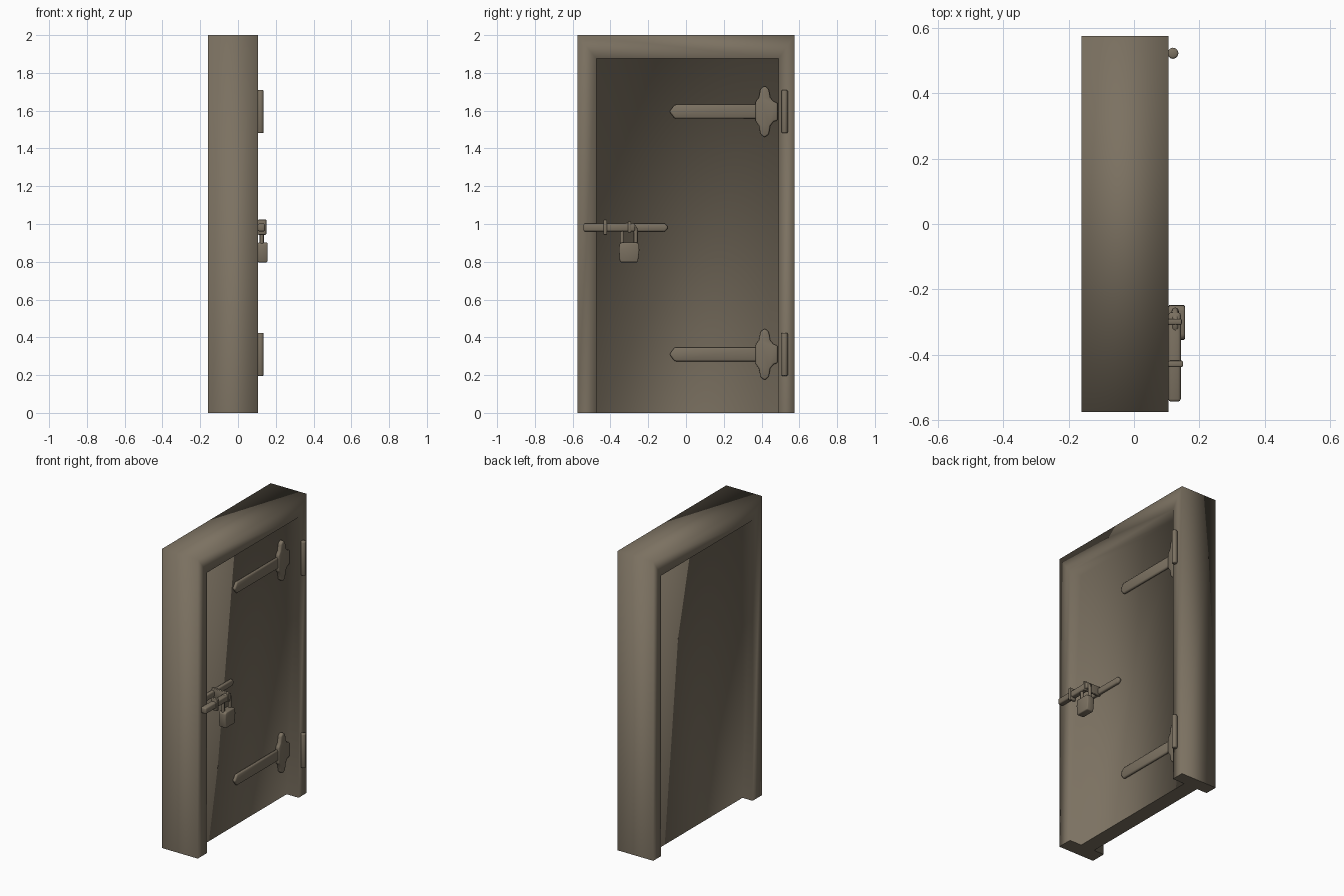
import bpy, bmesh, math
from mathutils import Vector, Matrix

cube = bpy.data.objects.get("Cube")
if cube:
    bpy.data.objects.remove(cube, do_unlink=True)

mat = bpy.data.materials.new("weathered brown")
mat.use_nodes = True
COLOUR = (0.2, 0.166, 0.12, 1)
mat.diffuse_color = COLOUR
bsdf = mat.node_tree.nodes["Principled BSDF"]
bsdf.inputs["Base Color"].default_value = COLOUR
bsdf.inputs["Roughness"].default_value = 0.8

FRONT, BACK = 0.105, -0.16              # faces of the frame
PANEL_FRONT, PANEL_BACK = 0.017, -0.085  # faces of the recessed panel


def finish(name, bm, smooth=True, bevel=0):
    bmesh.ops.recalc_face_normals(bm, faces=bm.faces[:])
    for f in bm.faces:
        f.smooth = smooth
    me = bpy.data.meshes.new(name)
    bm.to_mesh(me)
    bm.free()
    me.materials.append(mat)
    ob = bpy.data.objects.new(name, me)
    bpy.context.collection.objects.link(ob)
    if bevel:
        mod = ob.modifiers.new("rounding", "BEVEL")
        mod.width = bevel
        mod.segments = 2
        mod.limit_method = "ANGLE"
    return ob


def plate(name, outline, x0, x1, bevel):
    """Extrude a (y, z) outline along x."""
    bm = bmesh.new()
    face = bm.faces.new([bm.verts.new((x0, y, z)) for y, z in outline])
    new = bmesh.ops.extrude_face_region(bm, geom=[face])["geom"]
    for v in new:
        if isinstance(v, bmesh.types.BMVert):
            v.co.x = x1
    return finish(name, bm, bevel=bevel)


def box(y0, y1, z0, z1):
    return [(y0, z0), (y1, z0), (y1, z1), (y0, z1)]


def tube(name, points, radius, cyclic=False):
    cu = bpy.data.curves.new(name, "CURVE")
    cu.dimensions = "3D"
    cu.bevel_depth = radius
    cu.bevel_resolution = 2
    cu.use_fill_caps = True
    sp = cu.splines.new("POLY")
    sp.points.add(len(points) - 1)
    for p, co in zip(sp.points, points):
        p.co = (*co, 1)
    sp.use_cyclic_u = cyclic
    cu.materials.append(mat)
    ob = bpy.data.objects.new(name, cu)
    bpy.context.collection.objects.link(ob)


# Frame and recessed panel: a section carried round three sides of the opening
bm = bmesh.new()
outer = [(-0.575, 0), (-0.575, 2), (0.575, 2), (0.575, 0)]
inner = [(-0.475, 0), (-0.475, 1.875), (0.49, 1.875), (0.49, 0)]
section = [(outer, BACK), (outer, FRONT), (inner, FRONT),
           (inner, PANEL_FRONT), (inner, PANEL_BACK), (inner, BACK)]
rows = [[bm.verts.new((x, y, z)) for y, z in path] for path, x in section]
for i, a in enumerate(rows):
    b = rows[(i + 1) % len(rows)]
    if i == 3:      # the panel fills this gap
        continue
    for k in range(3):
        bm.faces.new((a[k], a[k + 1], b[k + 1], b[k]))
bm.faces.new(rows[3])
bm.faces.new(rows[4])
bottom = bm.faces.new([r[0] for r in rows[:4]] + [r[3] for r in reversed(rows[:4])]
                      + [r[3] for r in reversed(rows[4:])] + [r[0] for r in rows[4:]])
for e in bottom.edges:
    e.smooth = False
finish("door_and_frame", bm)

# Strap hinges: long pointed strap, flared cross piece, knuckle on the frame
for label, z in (("upper", 1.595), ("lower", 0.31)):
    strap = [(-0.088, z), (-0.06, z + 0.037), (0.385, z + 0.037),
             (0.385, z - 0.037), (-0.06, z - 0.037)]
    plate(label + "_hinge_strap", strap, PANEL_FRONT, 0.038, 0.009)
    half = [(0.0, 0.137), (0.022, 0.12), (0.03, 0.075), (0.048, 0.052), (0.069, 0.047)]
    right = [(0.416 + y, z + h) for y, h in half] + [(0.416 + y, z - h) for y, h in reversed(half)]
    left = [(0.416 - y, z - h) for y, h in half[1:4]] + [(0.416 - y, z + h) for y, h in reversed(half[1:4])]
    plate(label + "_hinge_cross", right + left, PANEL_FRONT, 0.045, 0.008)
    bm = bmesh.new()
    bmesh.ops.create_cone(bm, cap_ends=True, segments=8, radius1=0.018, radius2=0.018, depth=0.228,
                          matrix=Matrix.Translation((0.119, 0.522, z)))
    finish(label + "_hinge_knuckle", bm, bevel=0.006)

# Latch plate on the panel and bolt in front of the frame
plate("latch_plate", [(-0.475, 0.96), (-0.11, 0.96), (-0.094, 0.982), (-0.11, 1.003), (-0.475, 1.003)],
      PANEL_FRONT, 0.04, 0.008)
plate("bolt", box(-0.543, -0.27, 0.961, 1.002), FRONT, 0.143, 0.008)
plate("bolt_keeper", box(-0.437, -0.418, 0.943, 1.023), FRONT, 0.15, 0.004)
plate("bolt_staple", box(-0.308, -0.29, 0.955, 1.015), PANEL_FRONT, 0.146, 0.004)

# Padlock
plate("padlock_body", [(-0.35, 0.797), (-0.255, 0.797), (-0.247, 0.86), (-0.249, 0.893),
                       (-0.26, 0.902), (-0.342, 0.902), (-0.353, 0.893), (-0.355, 0.86)],
      FRONT, 0.156, 0.006)
arch = [(0.126, -0.302 + 0.036 * math.cos(a), 0.962 + 0.036 * math.sin(a))
        for a in (math.pi * i / 8 for i in range(9))]
tube("padlock_shackle", [(0.126, -0.266, 0.895)] + arch + [(0.126, -0.338, 0.895)], 0.011)
